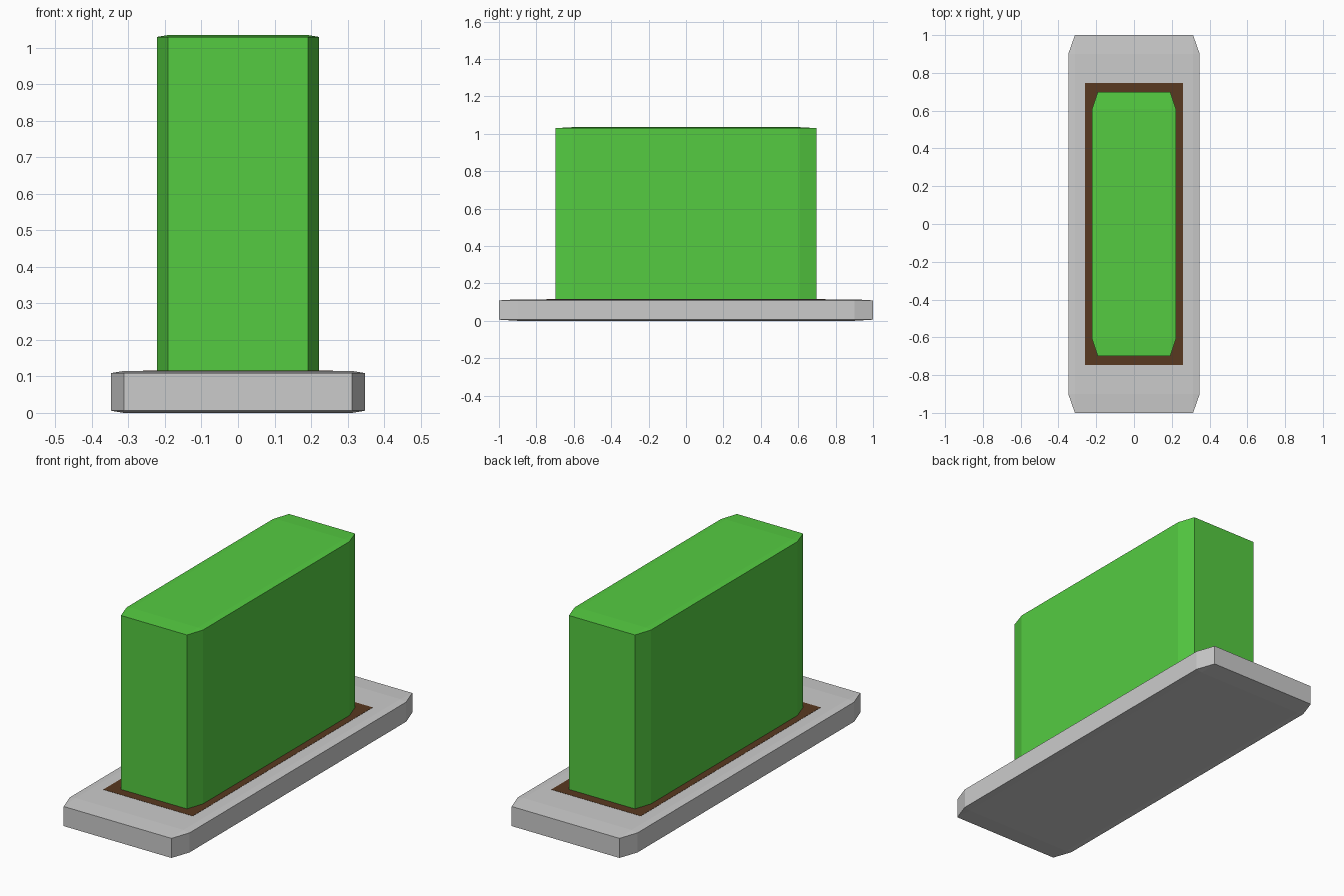
import bpy, bmesh, math

if "Cube" in bpy.data.objects:
    bpy.data.objects.remove(bpy.data.objects["Cube"])


def material(name, rgb):
    m = bpy.data.materials.new(name)
    m.diffuse_color = (*rgb, 1)
    m.use_nodes = True
    m.node_tree.nodes["Principled BSDF"].inputs["Base Color"].default_value = m.diffuse_color
    return m


def box(name, half_x, half_y, z0, z1, chamfer=None, mat=None):
    """Box with a separate chamfer size along each axis, flat shaded."""
    bm = bmesh.new()
    h = (half_x, half_y, (z1 - z0) / 2)
    if chamfer:
        for sx in (-1, 1):
            for sy in (-1, 1):
                for sz in (-1, 1):
                    s = (sx, sy, sz)
                    # one point per face meeting at this corner
                    for axis in range(3):
                        bm.verts.new([s[i] * (h[i] if i == axis else h[i] - chamfer[i])
                                      for i in range(3)])
        bmesh.ops.convex_hull(bm, input=bm.verts[:])
        bmesh.ops.dissolve_limit(bm, angle_limit=math.radians(0.5),
                                 verts=bm.verts[:], edges=bm.edges[:])
    else:
        bmesh.ops.create_cube(bm, size=2)
        bmesh.ops.scale(bm, vec=h, verts=bm.verts[:])
    bmesh.ops.recalc_face_normals(bm, faces=bm.faces[:])
    mesh = bpy.data.meshes.new(name)
    bm.to_mesh(mesh)
    bm.free()
    if mat:
        mesh.materials.append(mat)
    ob = bpy.data.objects.new(name, mesh)
    ob.location.z = (z0 + z1) / 2
    bpy.context.collection.objects.link(ob)
    return ob


green = material("leaf_green", (0.09, 0.60, 0.053))
brown = material("soil_brown", (0.098, 0.040, 0.014))

# stone border slab
box("stone_base", 0.348, 1.0, 0.0, 0.115, (0.035, 0.1, 0.006))
# soil bed, just proud of the slab
box("soil_bed", 0.26, 0.747, 0.10, 0.116, mat=brown)
# clipped hedge block, rooted in the soil
box("hedge", 0.222, 0.698, 0.10, 1.035, (0.03, 0.09, 0.005), green)
